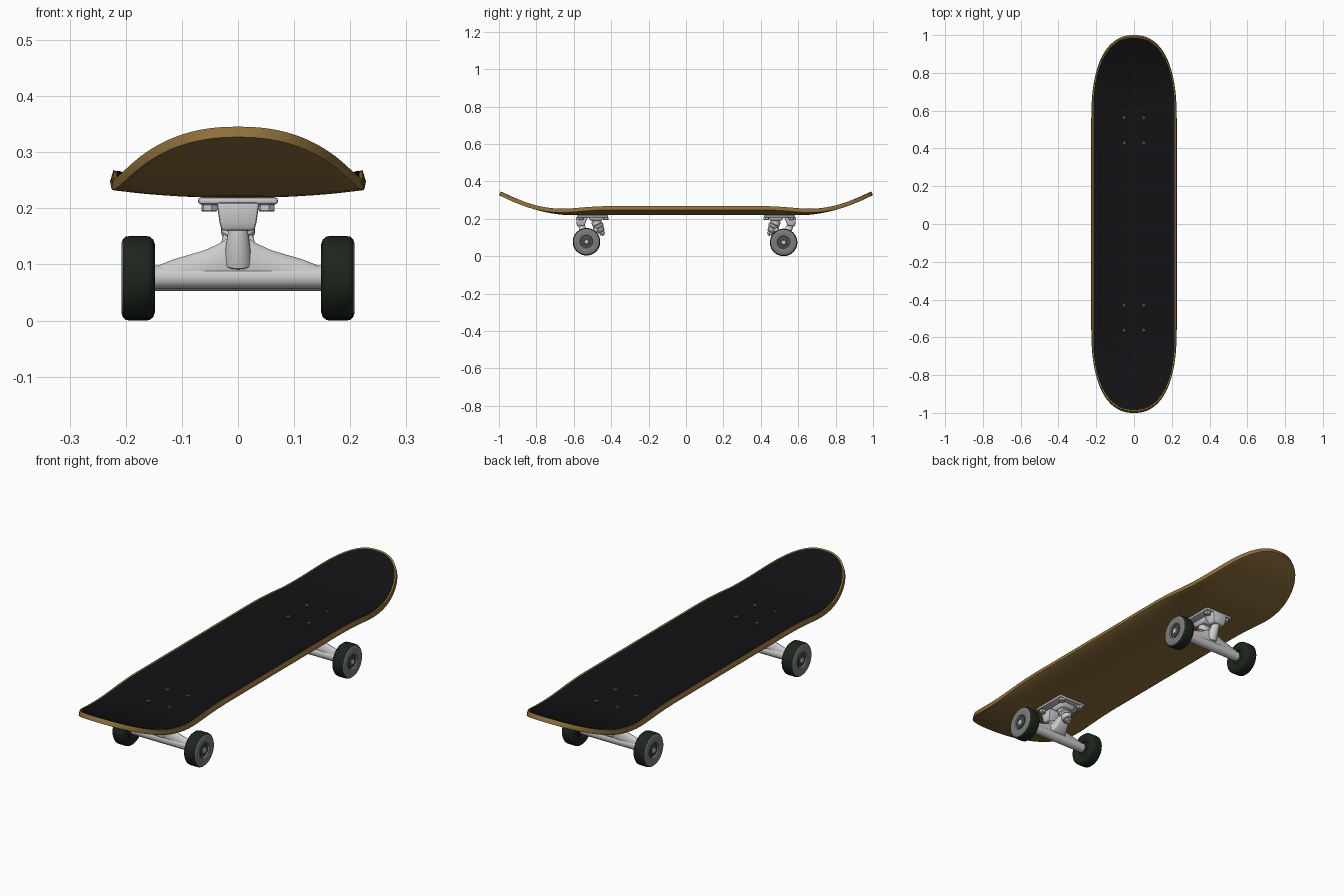
import bpy, bmesh, math
from mathutils import Vector

if "Cube" in bpy.data.objects:
    bpy.data.objects.remove(bpy.data.objects["Cube"])


def material(name, rgb):
    m = bpy.data.materials.new(name)
    m.diffuse_color = (*rgb, 1)
    m.use_nodes = True
    m.node_tree.nodes["Principled BSDF"].inputs["Base Color"].default_value = m.diffuse_color
    return m


WOOD = material("wood", (0.27, 0.16, 0.045))
GRIP = material("grip", (0.006, 0.006, 0.007))
TREAD = material("rubber", (0.012, 0.018, 0.012))
DARK = material("dark_metal", (0.06, 0.06, 0.06))
FACE = material("wheel_grey", (0.2, 0.2, 0.2))


def finish(name, bm, mats=(), bevel=0, solid=0, recalc=True):
    if recalc:
        bmesh.ops.recalc_face_normals(bm, faces=bm.faces)
    me = bpy.data.meshes.new(name)
    bm.to_mesh(me)
    bm.free()
    ob = bpy.data.objects.new(name, me)
    bpy.context.collection.objects.link(ob)
    for m in mats:
        me.materials.append(m)
    if solid:
        s = ob.modifiers.new("thickness", 'SOLIDIFY')
        s.thickness, s.offset = solid, -1
    if bevel:
        b = ob.modifiers.new("bevel", 'BEVEL')
        b.width, b.segments, b.limit_method = bevel, 2, 'ANGLE'
        b.angle_limit = math.radians(40)
    bpy.ops.object.select_all(action='DESELECT')
    ob.select_set(True)
    bpy.context.view_layer.objects.active = ob
    if solid or bevel:
        bpy.ops.object.convert(target='MESH')
    bpy.ops.object.shade_smooth_by_angle(angle=math.radians(38))
    return ob


def loft(name, rings, mats=(), bevel=0, split=None):
    """Skin a list of equal-length closed rings and cap both ends."""
    bm = bmesh.new()
    vs = [[bm.verts.new(p) for p in r] for r in rings]
    n = len(vs[0])
    for k, (a, b) in enumerate(zip(vs, vs[1:])):
        for i in range(n):
            f = bm.faces.new((a[i], a[(i + 1) % n], b[(i + 1) % n], b[i]))
            if split:
                f.material_index = split[k]
    bm.faces.new(vs[0])
    f = bm.faces.new(vs[-1])
    if split:
        f.material_index = split[-1]
    return finish(name, bm, mats, bevel)


def lathe(name, start, direction, profile, n=32, mats=(), split=None):
    """Revolve (distance, radius) pairs about an axis."""
    d = Vector(direction).normalized()
    u = d.orthogonal().normalized()
    v = d.cross(u)
    rings = []
    for t, r in profile:
        rings.append([Vector(start) + d * t + (u * math.cos(a) + v * math.sin(a)) * r
                      for a in (2 * math.pi * i / n for i in range(n))])
    return loft(name, rings, mats, 0, split)


def rod(name, p, q, r0, r1, n=24, mats=()):
    d = Vector(q) - Vector(p)
    c = min(r0, r1) * 0.15
    return lathe(name, p, d, [(0, r0 - c), (c, r0), (d.length - c, r1), (d.length, r1 - c)], n, mats)


# Deck and grip share one curved surface
def deck_surface(name, length, width, lift, mat, solid, bevel):
    def height(x, y):
        y = abs(y)
        kick = 0.105 * (max(0, y - 0.61) / 0.38) ** 1.85
        fade = min(1, max(0, (0.85 - y) / 0.45))
        fade = fade * fade * (3 - 2 * fade)
        return 0.24 + lift + kick + 0.028 * fade * abs(x / 0.222) ** 2.6

    half = [(0.6 * i / 14, width) for i in range(14)]
    for i in range(25):
        a = math.pi / 2 * i / 24
        half.append((0.6 + (length - 0.6) * math.sin(a) ** (2 / 2.3),
                     width * max(0, math.cos(a)) ** (2 / 2.3)))
    stations = [(-y, w) for y, w in half[:0:-1]] + half
    cols = 20
    bm = bmesh.new()
    grid = []
    for y, w in stations:
        xs = [w * (-1 + 2 * j / cols) for j in range(cols + 1)]
        grid.append([bm.verts.new((x, y, height(x, y))) for x in xs])
    for a, b in zip(grid, grid[1:]):
        for j in range(cols):
            bm.faces.new((a[j], a[j + 1], b[j + 1], b[j]))
    bmesh.ops.remove_doubles(bm, verts=bm.verts, dist=0.0002)
    return finish(name, bm, [mat], bevel, solid, recalc=False)


deck_surface("deck", 0.991, 0.222, 0, WOOD, 0.021, 0.003)
deck_surface("grip_sheet", 0.984, 0.215, 0.0015, GRIP, 0.002, 0)


def block(name, rects, bevel=0.004):
    """Stacked rectangles: (z, half x, y0, y1)."""
    return loft(name, [[(-h, a, z), (h, a, z), (h, b, z), (-h, b, z)] for z, h, a, b in rects], (), bevel)


def truck(s, label, ay, az):
    def P(x, y, z):
        return (x, s * y, z)

    # Baseplate and pivot housing
    block(label + "_baseplate", [(0.207, 0.071, s * 0.417, s * 0.583),
                                 (0.2195, 0.071, s * 0.417, s * 0.583)], 0.005)
    block(label + "_pivot_housing", [(0.16, 0.029, s * 0.545, s * 0.582),
                                     (0.175, 0.033, s * 0.538, s * 0.585),
                                     (0.21, 0.038, s * 0.525, s * 0.588)], 0.005)
    block(label + "_kingpin_seat", [(0.188, 0.03, s * 0.452, s * 0.508),
                                    (0.209, 0.038, s * 0.44, s * 0.525)], 0.005)

    # Kingpin with two bushings, hanger ring and nut
    top, low = Vector(P(0, 0.487, 0.195)), Vector(P(0, 0.443, 0.112))
    at = lambda t: top.lerp(low, t)
    rod(label + "_upper_bushing", at(0.02), at(0.33), 0.025, 0.027)
    rod(label + "_hanger_ring", at(0.33), at(0.52), 0.03, 0.03)
    rod(label + "_lower_bushing", at(0.52), at(0.75), 0.025, 0.02)
    rod(label + "_washer", at(0.75), at(0.8), 0.022, 0.022)
    rod(label + "_kingpin_nut", at(0.8), at(0.95), 0.015, 0.015, 6)
    rod(label + "_kingpin", at(0), at(1.02), 0.008, 0.008, 12)

    # Hanger: axle tube, flared web and arms
    rod(label + "_axle_tube", P(-0.152, ay, az), P(0.152, ay, az), 0.021, 0.021, 28)
    half = [(0.018, 0.147), (0.032, 0.138), (0.06, 0.125), (0.115, 0.109), (0.145, 0.097)]
    rings = []
    for x, h in [(-x, h) for x, h in half[::-1]] + half:
        ring = []
        for i in range(16):
            a = 2 * math.pi * i / 16
            z0 = az - 0.015
            k = (1 + math.sin(a)) / 2
            thick = 0.019 - 0.005 * k
            ring.append(P(x, ay + thick * math.cos(a) + 0.08 * k * (h - 0.09), z0 + (h - z0) * k))
        rings.append(ring)
    loft(label + "_hanger_web", rings)
    rod(label + "_pivot_arm", P(0, ay + 0.002, 0.1), P(0, 0.563, 0.172), 0.026, 0.016)
    # Kingpin arm is a tapered slab from the axle up to the ring
    loft(label + "_ring_arm", [[P(-h, y, z), P(h, y, z), P(h, y, z2), P(-h, y, z2)]
                               for y, h, z, z2 in [(ay, 0.045, az, 0.118), (0.495, 0.03, 0.1, 0.145),
                                                   (0.468, 0.024, 0.142, 0.168)]], (), 0.005)

    # Axle, wheels, bearings and nuts
    rod(label + "_axle", P(-0.204, ay, az), P(0.204, ay, az), 0.008, 0.008, 16)
    profile = [(0.008, 0.012), (0.008, 0.03), (0.002, 0.034), (0, 0.038), (0, 0.058), (0.003, 0.067),
               (0.009, 0.0725), (0.016, 0.0735), (0.045, 0.0735), (0.052, 0.0725), (0.057, 0.068),
               (0.06, 0.06), (0.06, 0.038), (0.058, 0.034), (0.051, 0.031), (0.051, 0.012)]
    split = [1] * 9 + [1] + [0] * 5
    for m, side in ((1, "right"), (-1, "left")):
        name = label + "_" + side
        d = (m, 0, 0)
        lathe(name + "_wheel", P(m * 0.148, ay, az), d, profile, 40, [FACE, TREAD], split)
        lathe(name + "_bearing", P(m * 0.198, ay, az), d,
              [(0, 0.027), (0.005, 0.027), (0.006, 0.025), (0.006, 0.015)], 28, [DARK])
        rod(name + "_axle_nut", P(m * 0.198, ay, az), P(m * 0.206, ay, az), 0.014, 0.014, 6)
        rod(name + "_spacer", P(m * 0.148, ay, az), P(m * 0.158, ay, az), 0.014, 0.014, 20)

        # Mounting bolts: heads on the deck, nuts under the plate
        for y, end in ((0.43, "inner"), (0.563, "outer")):
            x = m * 0.051
            rod(f"{name}_{end}_bolt", P(x, y, 0.2), P(x, y, 0.2445), 0.011, 0.011, 16, [DARK])
            rod(f"{name}_{end}_nut", P(x, y, 0.194), P(x, y, 0.208), 0.015, 0.015, 6)


truck(-1, "front_truck", 0.532, 0.077)
truck(1, "rear_truck", 0.522, 0.0735)
